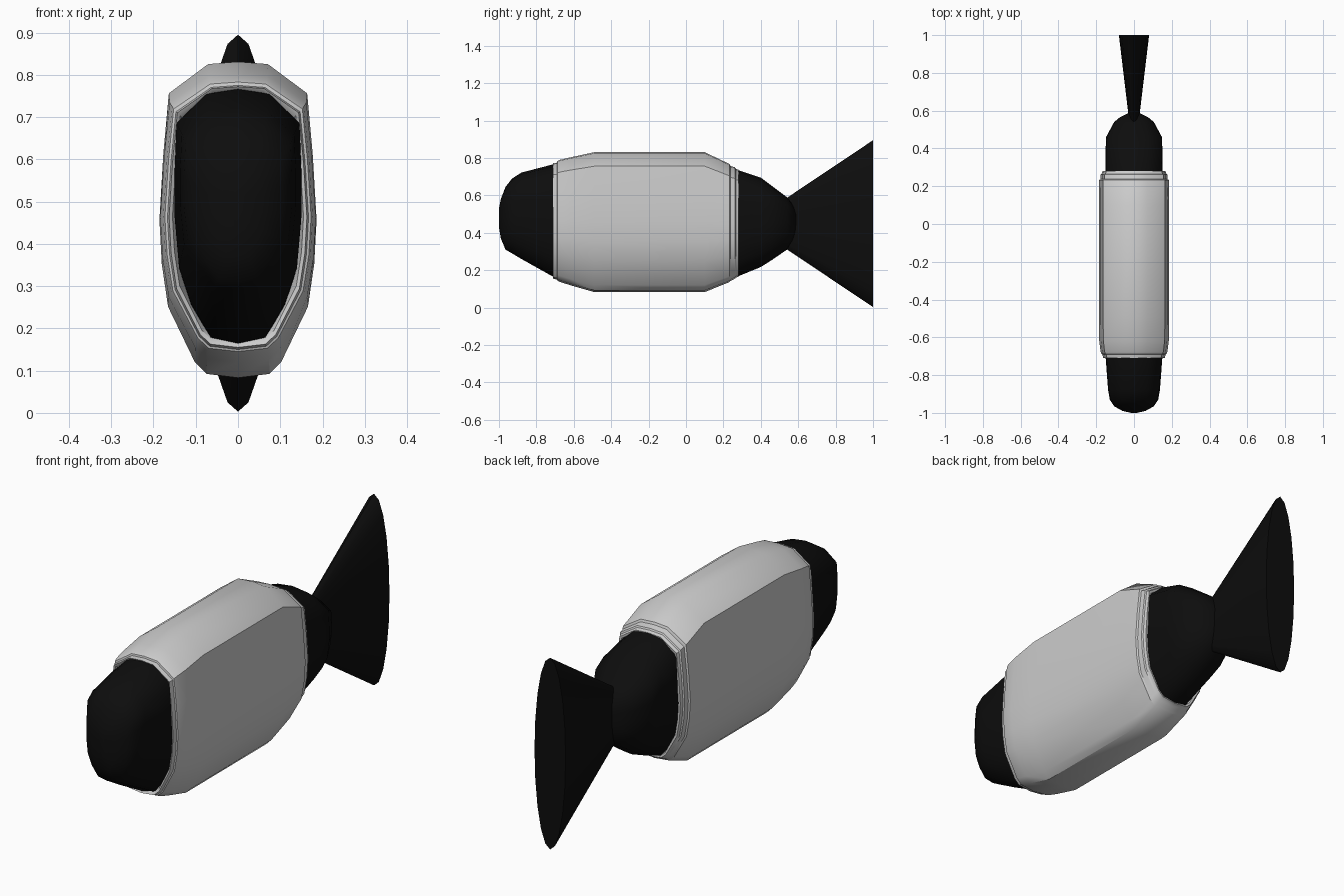
import bpy, bmesh, math
from mathutils import Matrix

black = bpy.data.materials.new("black")
black.diffuse_color = (0.004, 0.004, 0.004, 1)


def finish(bm, name, mat=None, angle=35):
    bmesh.ops.recalc_face_normals(bm, faces=bm.faces[:])
    me = bpy.data.meshes.new(name)
    bm.to_mesh(me)
    bm.free()
    ob = bpy.data.objects.new(name, me)
    bpy.context.collection.objects.link(ob)
    if mat:
        me.materials.append(mat)
    bpy.ops.object.select_all(action='DESELECT')
    ob.select_set(True)
    bpy.context.view_layer.objects.active = ob
    bpy.ops.object.shade_smooth_by_angle(angle=math.radians(angle))
    return ob


def loft(name, half, stations, capped, mat=None, angle=35):
    """Skin a mirrored unit section through stations (y, half width, bottom, top)."""
    section = half + [(-x, z) for x, z in half[-2:0:-1]]
    bm = bmesh.new()
    rings = []
    for y, w, lo, hi in stations:
        mid, h = (lo + hi) / 2, (hi - lo) / 2
        rings.append([bm.verts.new((x * w, y, mid + z * h)) for x, z in section])
    n = len(section)
    for a, b in zip(rings, rings[1:]):
        for i in range(n):
            j = (i + 1) % n
            bm.faces.new((a[i], a[j], b[j], b[i]))
    if capped:
        bm.faces.new(rings[0])
        bm.faces.new(rings[-1])
    return finish(bm, name, mat, angle)


# Inner body with rounded nose and tapering rear
body_half = [(0, 1), (0.5, 0.96), (0.97, 0.73), (1, 0.35), (1, 0),
             (0.93, -0.4), (0.74, -0.69), (0.43, -0.95), (0, -1)]
loft("body", body_half, [
    (-1.0, 0.015, 0.43, 0.53), (-0.99, 0.06, 0.37, 0.58),
    (-0.965, 0.105, 0.31, 0.645), (-0.93, 0.128, 0.29, 0.69),
    (-0.88, 0.137, 0.26, 0.722), (-0.71, 0.15, 0.165, 0.766),
    (-0.5, 0.15, 0.14, 0.78), (0.1, 0.15, 0.14, 0.78),
    (0.28, 0.15, 0.168, 0.735), (0.40, 0.15, 0.217, 0.695),
    (0.46, 0.148, 0.255, 0.65), (0.54, 0.105, 0.31, 0.59),
    (0.565, 0.075, 0.35, 0.56), (0.59, 0.025, 0.40, 0.51)],
    True, black, 60)

# Sleeve around the body, with stepped rims turned in at both ends
sleeve_half = [(0, 1), (0.38, 0.985), (0.88, 0.8), (0.95, 0.42), (1, 0),
               (0.97, -0.28), (0.89, -0.55), (0.55, -0.9), (0.4, -0.975), (0, -1)]
loft("sleeve", sleeve_half, [
    (-0.66, 0.145, 0.19, 0.74), (-0.705, 0.155, 0.165, 0.765),
    (-0.71, 0.163, 0.155, 0.772), (-0.69, 0.167, 0.15, 0.775),
    (-0.688, 0.173, 0.145, 0.783), (-0.675, 0.177, 0.138, 0.79),
    (-0.62, 0.184, 0.12, 0.803), (-0.49, 0.186, 0.083, 0.831),
    (0.10, 0.186, 0.083, 0.831), (0.232, 0.185, 0.136, 0.768),
    (0.237, 0.178, 0.142, 0.758), (0.262, 0.177, 0.155, 0.75),
    (0.266, 0.171, 0.16, 0.743), (0.28, 0.167, 0.165, 0.737),
    (0.278, 0.155, 0.172, 0.73), (0.24, 0.145, 0.19, 0.72)],
    False)

# Tail fin: flattened cone opening to the rear
bm = bmesh.new()
bmesh.ops.create_cone(bm, cap_ends=True, segments=20, radius1=0.22, radius2=1, depth=0.52)
bmesh.ops.transform(bm, verts=bm.verts, matrix=Matrix.Translation((0, 0.74, 0.449))
                    @ Matrix.Diagonal((0.08, 1, 0.446, 1))
                    @ Matrix.Rotation(-math.pi / 2, 4, 'X'))
finish(bm, "tail_fin", black)
